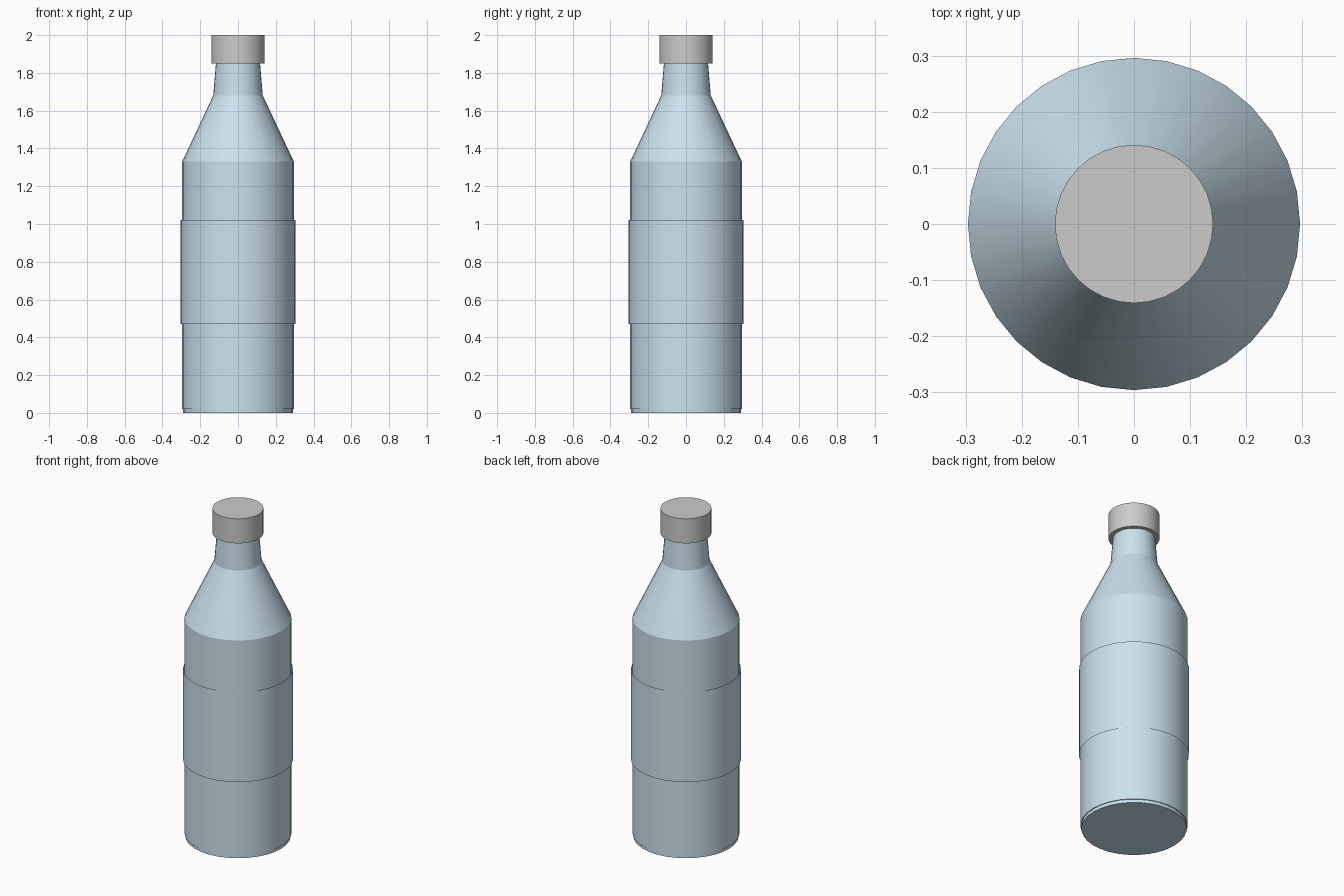
import bpy, bmesh, math

if "Cube" in bpy.data.objects:
    bpy.data.objects.remove(bpy.data.objects["Cube"])

SIDES = 32


def lathe(name, profile, material=None, cap_bottom=True, cap_top=True):
    """Revolve (radius, z) points, listed bottom to top, around the z axis."""
    bm = bmesh.new()
    rings = []
    for r, z in profile:
        rings.append([bm.verts.new((r * math.cos(2 * math.pi * i / SIDES),
                                    r * math.sin(2 * math.pi * i / SIDES), z))
                      for i in range(SIDES)])
    for low, high in zip(rings, rings[1:]):
        for i in range(SIDES):
            j = (i + 1) % SIDES
            bm.faces.new((low[i], low[j], high[j], high[i]))
    if cap_bottom:
        bm.faces.new(rings[0][::-1])
    if cap_top:
        bm.faces.new(rings[-1])
    mesh = bpy.data.meshes.new(name)
    bm.to_mesh(mesh)
    bm.free()
    obj = bpy.data.objects.new(name, mesh)
    bpy.context.collection.objects.link(obj)
    if material:
        mesh.materials.append(material)
    bpy.ops.object.select_all(action='DESELECT')
    obj.select_set(True)
    bpy.context.view_layer.objects.active = obj
    bpy.ops.object.shade_smooth_by_angle(angle=math.radians(15))
    return obj


blue = bpy.data.materials.new("pale_blue")
blue.diffuse_color = (0.6, 0.76, 0.85, 1)
blue.use_nodes = True
blue.node_tree.nodes["Principled BSDF"].inputs["Base Color"].default_value = blue.diffuse_color

# Bottle: recessed foot, straight wall, sloped shoulder and tapering neck
lathe("bottle_body", [(0.291, 0), (0.291, 0.02), (0.296, 0.02), (0.296, 1.33),
                      (0.131, 1.68), (0.117, 1.85)], blue, cap_top=False)

# Label: thin open band around the wall
lathe("label_band", [(0.304, 0.47), (0.304, 1.02)], blue,
      cap_bottom=False, cap_top=False)

# Screw cap
lathe("cap", [(0.141, 1.85), (0.141, 2.0)])
